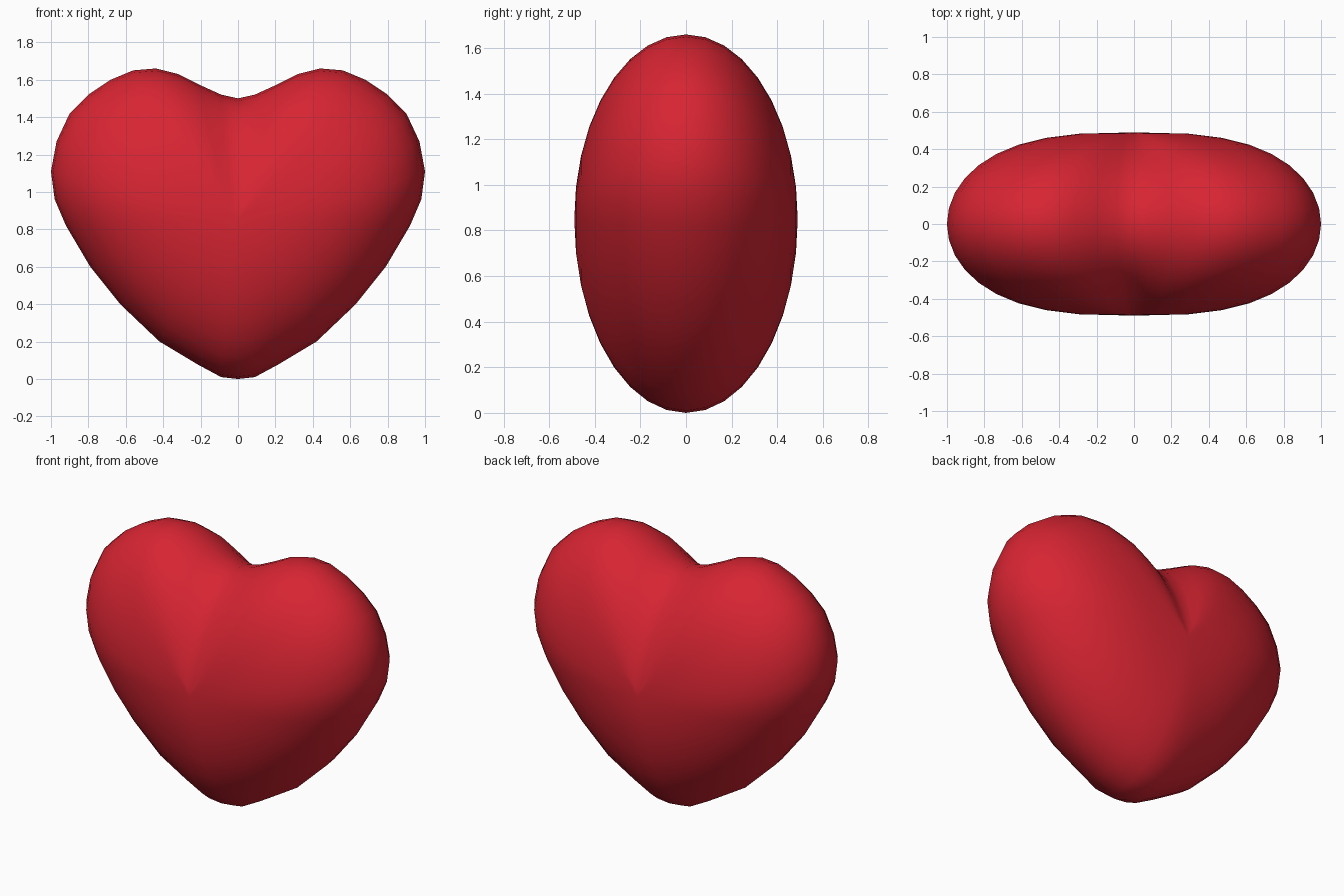
import bpy, bmesh, math

cube = bpy.data.objects.get("Cube")
if cube:
    bpy.data.objects.remove(cube, do_unlink=True)

# Glossy red material
red = bpy.data.materials.new("heart red")
red.use_nodes = True
colour = (0.68, 0.018, 0.032, 1)
red.diffuse_color = colour
red.node_tree.nodes["Principled BSDF"].inputs["Base Color"].default_value = colour

# Half outline from the notch, over the lobe, down to the tip
half = [(0, 1.5), (.09, 1.52), (.2, 1.57), (.32, 1.63), (.44, 1.66), (.56, 1.65),
        (.68, 1.6), (.8, 1.52), (.9, 1.42), (.97, 1.27), (1, 1.11), (.98, .96),
        (.92, .82), (.79, .6), (.63, .4), (.42, .2), (.22, .08), (.09, .01), (0, 0)]
outline = half + [(-x, z) for x, z in half[-2:0:-1]]
MID, DEPTH, STEPS = 0.85, 0.49, 9


def ring(bm, angle):
    """One outline ring, shrunk towards the middle as it moves along y."""
    s = math.cos(angle)
    verts = []
    for x, z in outline:
        # The groove between the lobes shrinks faster, so it stays deep
        groove = math.exp(-(x / 0.16) ** 2) if z > MID else 0
        verts.append(bm.verts.new((x * s ** 0.7, DEPTH * math.sin(angle),
                                   MID + (z - MID) * s ** (1 + 0.4 * groove))))
    return verts


# Heart body: rings lofted from front to back, closed by a fan at each pole
bm = bmesh.new()
rings = [ring(bm, math.pi / 2 * i / STEPS) for i in range(1 - STEPS, STEPS)]
n = len(outline)
for a, b in zip(rings, rings[1:]):
    for i in range(n):
        j = (i + 1) % n
        bm.faces.new((a[i], a[j], b[j], b[i]))
for edge_ring, y in ((rings[0], -DEPTH), (rings[-1], DEPTH)):
    pole = bm.verts.new((0, y, MID))
    for i in range(n):
        bm.faces.new((edge_ring[i], edge_ring[(i + 1) % n], pole))
bmesh.ops.recalc_face_normals(bm, faces=bm.faces)
for face in bm.faces:
    face.smooth = True

mesh = bpy.data.meshes.new("heart")
bm.to_mesh(mesh)
bm.free()
mesh.materials.append(red)
heart = bpy.data.objects.new("heart", mesh)
bpy.context.collection.objects.link(heart)
